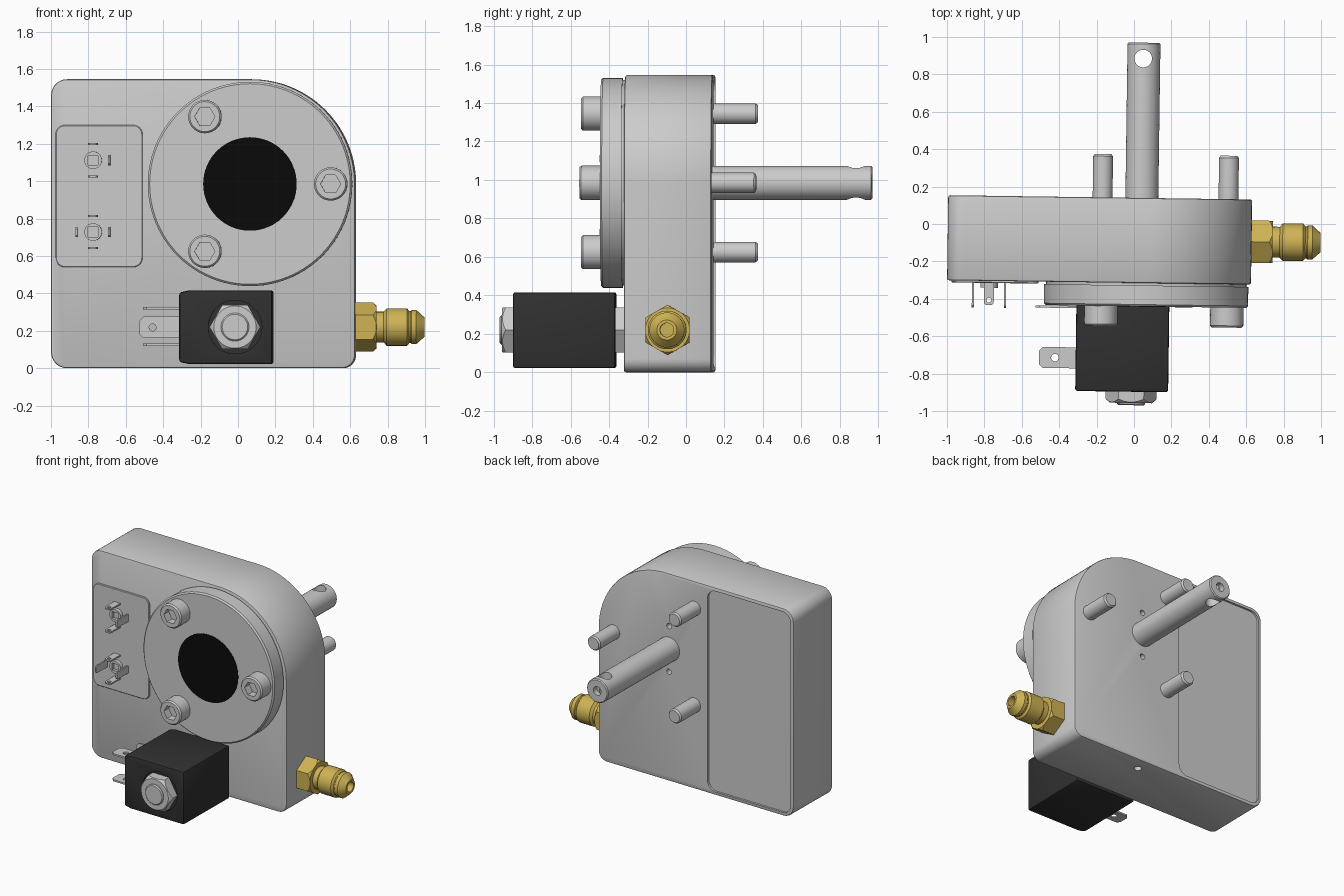
import bpy, bmesh
from math import sin, cos, pi, radians
from mathutils import Matrix, Vector

if "Cube" in bpy.data.objects:
    bpy.data.objects.remove(bpy.data.objects["Cube"])


def material(name, rgb):
    m = bpy.data.materials.new(name)
    m.diffuse_color = (*rgb, 1)
    m.use_nodes = True
    m.node_tree.nodes["Principled BSDF"].inputs["Base Color"].default_value = m.diffuse_color
    return m


BRASS = material("brass", (0.62, 0.45, 0.09))
BLACK = material("black_plastic", (0.03, 0.03, 0.03))
GLASS = material("dark_window", (0.003, 0.003, 0.003))
PLACE = {"X": lambda u, v, t: (t, u, v), "Y": lambda u, v, t: (u, t, v), "Z": lambda u, v, t: (u, v, t)}


def stack(name, rings, mat=None):
    """Skin equal-sized rings of points and cap both ends."""
    bm = bmesh.new()
    vs = [[bm.verts.new(p) for p in ring] for ring in rings]
    n = len(vs[0])
    for a, b in zip(vs, vs[1:]):
        for i in range(n):
            j = (i + 1) % n
            bm.faces.new((a[i], a[j], b[j], b[i]))
    bm.faces.new(vs[0])
    bm.faces.new(vs[-1])
    bmesh.ops.recalc_face_normals(bm, faces=bm.faces)
    me = bpy.data.meshes.new(name)
    bm.to_mesh(me)
    bm.free()
    ob = bpy.data.objects.new(name, me)
    bpy.context.collection.objects.link(ob)
    if mat:
        me.materials.append(mat)
    return ob


def prism(name, axis, pts, t0, t1, mat=None):
    return stack(name, [[PLACE[axis](u, v, t) for u, v in pts] for t in (t0, t1)], mat)


def lathe(name, axis, centre, profile, n=48, phase=0.0, mat=None):
    """Profile is a list of (radius, position along axis)."""
    cu, cv = centre
    ang = [phase + 2 * pi * i / n for i in range(n)]
    return stack(name, [[PLACE[axis](cu + r * cos(a), cv + r * sin(a), t) for a in ang]
                        for r, t in profile], mat)


def apply(ob, mod):
    bpy.context.view_layer.objects.active = ob
    bpy.ops.object.modifier_apply(modifier=mod.name)


def boolean(ob, cutter, op="DIFFERENCE"):
    cutter.hide_render = True
    m = ob.modifiers.new("cut", "BOOLEAN")
    m.object, m.operation, m.solver = cutter, op, "EXACT"
    apply(ob, m)
    bpy.data.objects.remove(cutter)


def bevel(ob, width, segments=2):
    m = ob.modifiers.new("bevel", "BEVEL")
    m.width, m.segments, m.limit_method, m.angle_limit = width, segments, "ANGLE", radians(40)
    apply(ob, m)


def outline(corners):
    """Quarter arcs (cx, cz, radius) starting at the top right, counter-clockwise."""
    pts = []
    for q, (cx, cz, r) in enumerate(corners):
        n = 28 if r > 0.3 else 8
        pts += [(cx + r * cos(pi / 2 * (q + i / n)), cz + r * sin(pi / 2 * (q + i / n)))
                for i in range(n + 1)]
    return pts


def rounded(x0, x1, z0, z1, r):
    return outline([(x1 - r, z1 - r, r), (x0 + r, z1 - r, r), (x0 + r, z0 + r, r), (x1 - r, z0 + r, r)])


def tab(name, axis, base, tip, width, level, thick, hole=0, back=0.05):
    """Flat terminal blade with a chamfered tip and optional hole."""
    b, e = Vector(base), Vector(tip)
    d = (e - b).normalized()
    s = Vector((-d.y, d.x)) * width / 2
    c = width * 0.18
    pts = [b + s, e + s - d * c, e + s * 0.64, e - s * 0.64, e - s - d * c, b - s]
    ob = prism(name, axis, pts, level - thick / 2, level + thick / 2)
    if hole:
        boolean(ob, lathe("hole", axis, e - d * back, [(hole, level - 0.1), (hole, level + 0.1)], 20))
    return ob


CX, CZ = 0.07, 0.985

# Housing with one large rounded corner, back recess and small drilled holes
body = prism("housing", "Y", outline([(CX, CZ, 0.56), (-0.91, 1.46, 0.085),
             (-0.91, 0.085, 0.085), (0.56, 0.07, 0.07)]), -0.315, 0.14)
bevel(body, 0.01)
boolean(body, prism("recess", "Y", rounded(-0.972, -0.28, 0.025, 1.52, 0.07), 0.125, 0.3))
for dz in (-0.17, 0.17):
    boolean(body, lathe("dowel_hole", "Y", (0.04, CZ + dz), [(0.02, 0.06), (0.02, 0.3)], 20))
boolean(body, lathe("drain_hole", "Z", (0, 0.04), [(0.025, -0.1), (0.025, 0.06)], 24))

# Round front flange with dark window
lathe("flange", "Y", (CX, CZ), [(0.535, -0.31), (0.535, -0.328), (0.546, -0.328),
      (0.546, -0.43), (0.536, -0.44)], 96)
lathe("window", "Y", (CX, CZ), [(0.25, -0.42), (0.25, -0.442)], 64, mat=GLASS)

# Socket-head bolts in front, their threaded ends behind
for i, (x, z) in enumerate([(0.503, CZ), (-0.17, CZ + 0.36), (-0.17, CZ - 0.36)], 1):
    head = lathe(f"bolt_head_{i}", "Y", (x, z), [(0.089, -0.435), (0.089, -0.537), (0.08, -0.547)])
    boolean(head, lathe("socket", "Y", (x, z), [(0.054, -0.49), (0.054, -0.6)], 6))
    lathe(f"bolt_end_{i}", "Y", (x, z), [(0.053, 0.12), (0.053, 0.36), (0.044, 0.372)], 32)

# Output shaft with cross hole and centre bore
shaft = lathe("shaft", "Y", (0.04, CZ), [(0.088, 0.1), (0.088, 0.963), (0.081, 0.97),
              (0.032, 0.97), (0.032, 0.93)])
boolean(shaft, lathe("cross_hole", "Z", (0.037, 0.885), [(0.047, 0.7), (0.047, 1.3)], 32))

# Electrical connector plate with two terminal groups
plate = prism("connector_plate", "Y", rounded(-0.971, -0.506, 0.54, 1.30, 0.05), -0.326, -0.3)
bevel(plate, 0.004, 1)
PX = -0.77
for i, (z, sides) in enumerate([(1.112, (1,)), (0.728, (-1, 1))], 1):
    boss = lathe(f"terminal_boss_{i}", "Y", (PX, z), [(0.047, -0.31), (0.047, -0.352)], 32)
    boolean(boss, lathe("socket", "Y", (PX, z), [(0.037, -0.33), (0.037, -0.5)], 4, pi / 4))
    for s in (-1, 1):
        tab(f"terminal_flat_{i}_{s}", "Z", (PX, -0.31), (PX, -0.443), 0.052,
            z + s * 0.086, 0.011, 0.013, 0.025)
    for s in sides:
        tab(f"terminal_side_{i}_{s}", "X", (-0.31, z), (-0.458, z), 0.055, PX + s * 0.086, 0.011)

# Solenoid coil block with a shallow seat for the nut
NUT = (-0.003, 0.22)
coil = prism("solenoid_coil", "Y", [(-0.302, 0.034), (-0.25, 0.022), (0.195, 0.022),
             (0.195, 0.416), (-0.25, 0.416), (-0.302, 0.404)], -0.897, -0.365, BLACK)
bevel(coil, 0.012)
boolean(coil, lathe("seat", "Y", NUT, [(0.143, -0.885), (0.143, -1)]))
nut = lathe("coil_nut", "Y", NUT, [(0.136, -0.88), (0.136, -0.957)], 6)
boolean(nut, lathe("chamfer", "Y", NUT, [(0.15, -0.8), (0.137, -0.935), (0.112, -0.958)], 64), "INTERSECT")
lathe("coil_stud", "Y", NUT, [(0.075, -0.9), (0.075, -0.962), (0.068, -0.969)])
lathe("coil_base_nut", "Y", NUT, [(0.136, -0.375), (0.136, -0.305)], 6)

# Coil terminals
tab("coil_ground_tab", "Y", (-0.28, 0.218), (-0.52, 0.218), 0.115, -0.448, 0.012, 0.019, 0.07)
for side, z in (("lower", 0.126), ("upper", 0.321)):
    tab(f"coil_tab_{side}", "Z", (-0.28, -0.72), (-0.498, -0.72), 0.112, z, 0.012, 0.02, 0.085)

# Brass flare fitting
F = (-0.086, 0.22)
hexa = lathe("fitting_hex", "X", F, [(0.131, 0.62), (0.131, 0.742)], 6, pi / 2, BRASS)
boolean(hexa, lathe("chamfer", "X", F, [(0.14, 0.5), (0.134, 0.72), (0.114, 0.743)], 64), "INTERSECT")
lathe("fitting_flare", "X", F, [(0.082, 0.73), (0.082, 0.78), (0.1, 0.796), (0.1, 0.905),
      (0.086, 0.917), (0.086, 0.925), (0.091, 0.93), (0.091, 0.955), (0.052, 0.998),
      (0.036, 0.998), (0.036, 0.8)], mat=BRASS)

# The whole assembly stands very slightly turned about the vertical
turn = Matrix.Rotation(radians(-0.8), 4, "Z")
for ob in bpy.context.scene.objects:
    ob.data.transform(turn)
    ob.select_set(True)
bpy.context.view_layer.objects.active = body
bpy.ops.object.shade_smooth_by_angle(angle=radians(30))
